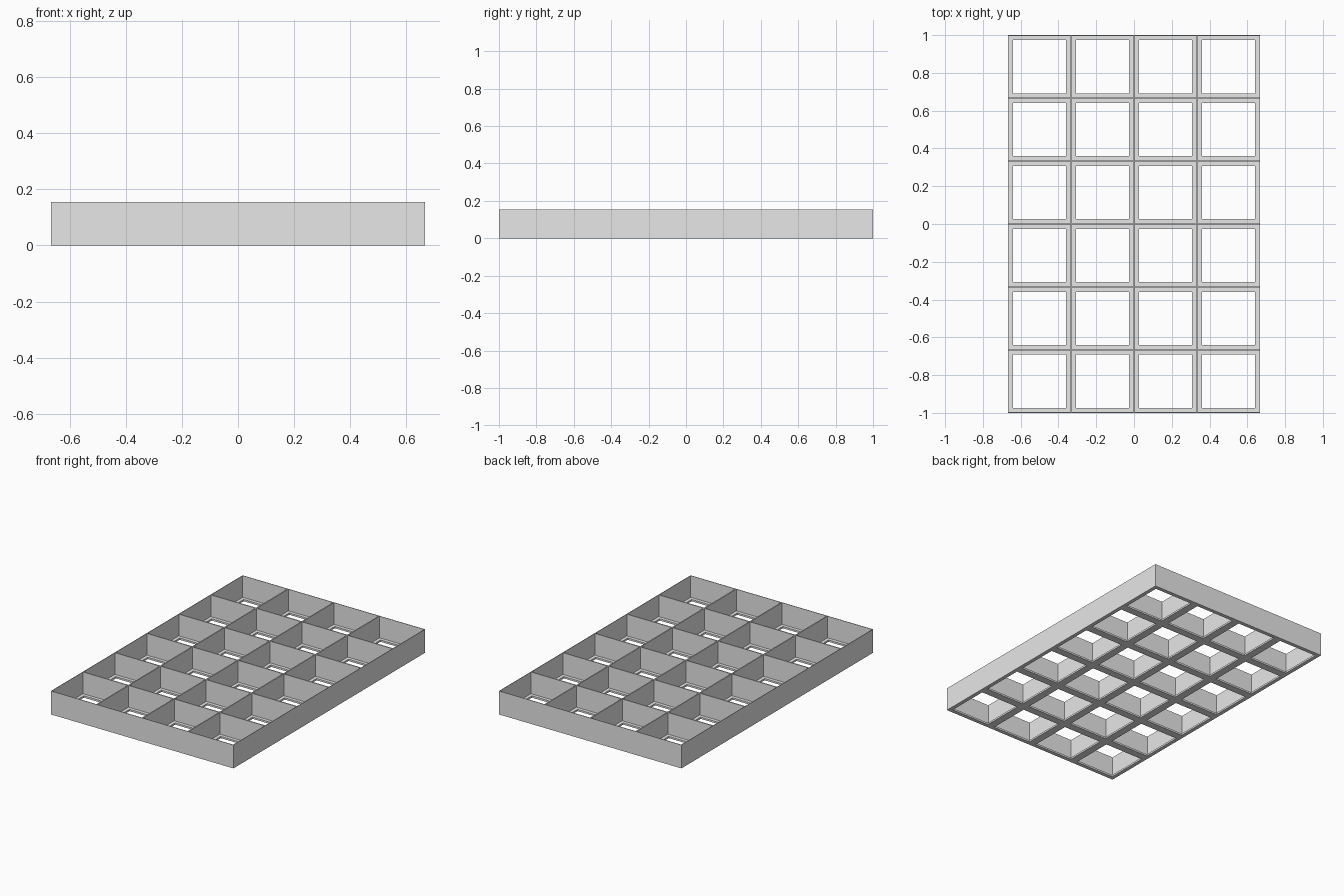
import bpy, bmesh

cube = bpy.data.objects.get("Cube")
if cube:
    bpy.data.objects.remove(cube, do_unlink=True)

COLS, ROWS = 4, 6
PITCH = 1 / 3
HEIGHT = 0.155
FLOOR = 0.012
HALF_WALL = 0.005
LEDGE = 0.031

grey = bpy.data.materials.new("light grey")
grey.use_nodes = True
grey.diffuse_color = (0.8, 0.8, 0.8, 1)
grey.node_tree.nodes["Principled BSDF"].inputs["Base Color"].default_value = grey.diffuse_color


def raise_faces(bm, faces, height, keep):
    """Extrude faces upward and return the raised copies."""
    result = bmesh.ops.extrude_face_region(bm, geom=faces, use_keep_orig=keep)["geom"]
    verts = [g for g in result if isinstance(g, bmesh.types.BMVert)]
    bmesh.ops.translate(bm, verts=verts, vec=(0, 0, height))
    if not keep:
        old = [f for f in faces if f.is_valid]
        if old:
            bmesh.ops.delete(bm, geom=old, context="FACES_ONLY")
    return [g for g in result if isinstance(g, bmesh.types.BMFace)]


# Flat plan of the cells
bm = bmesh.new()
bmesh.ops.create_grid(bm, x_segments=COLS, y_segments=ROWS, size=1)
for v in bm.verts:
    v.co.x *= COLS * PITCH / 2
    v.co.y *= ROWS * PITCH / 2

# Wall bands, then ledges around open square holes
cells = list(bm.faces)
bands = bmesh.ops.inset_individual(bm, faces=cells, thickness=HALF_WALL)["faces"]
wall_layer = bm.faces.layers.int.new("wall")
cells = [f for f in bm.faces if f.calc_area() > PITCH * PITCH / 2]
for f in bm.faces:
    f[wall_layer] = 0 if f in cells else 1
ledges = bmesh.ops.inset_individual(bm, faces=cells, thickness=LEDGE)["faces"]
for f in ledges:
    f[wall_layer] = 0
holes = [f for f in bm.faces if f.calc_area() > PITCH * PITCH / 2]
bmesh.ops.delete(bm, geom=holes, context="FACES_ONLY")

# Floor thickness, then the dividing walls
tops = raise_faces(bm, list(bm.faces), FLOOR, True)
walls = [f for f in tops if f[wall_layer] == 1]
raise_faces(bm, walls, HEIGHT - FLOOR, False)
bmesh.ops.recalc_face_normals(bm, faces=bm.faces)

mesh = bpy.data.meshes.new("divided_tray")
bm.to_mesh(mesh)
bm.free()
mesh.materials.append(grey)
tray = bpy.data.objects.new("divided_tray", mesh)
bpy.context.collection.objects.link(tray)
